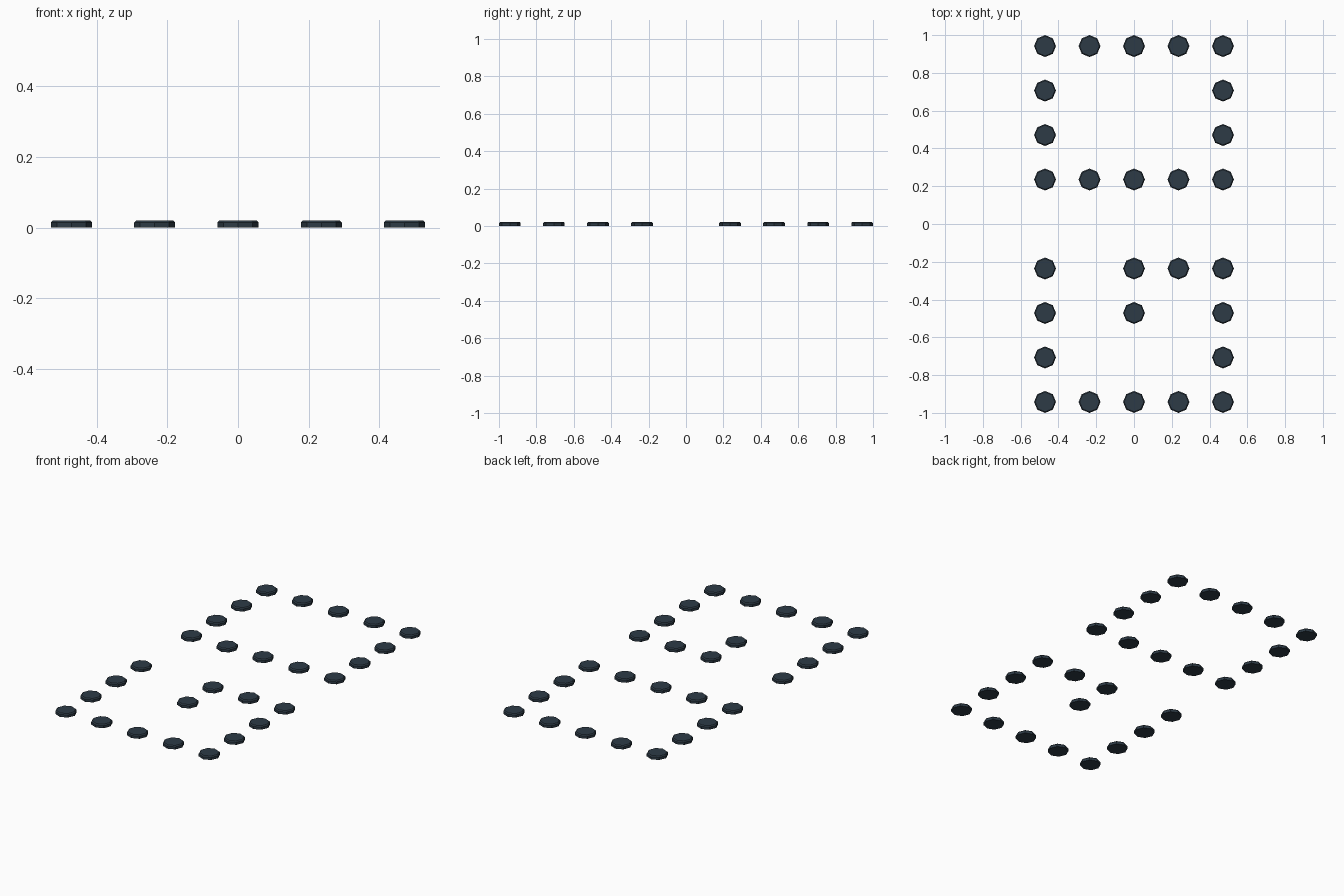
import bpy, bmesh, math

if "Cube" in bpy.data.objects:
    bpy.data.objects.remove(bpy.data.objects["Cube"])

# One flat colour for all studs
mat = bpy.data.materials.new("dark slate")
mat.diffuse_color = (0.026, 0.043, 0.061, 1)
mat.use_nodes = True
mat.node_tree.nodes["Principled BSDF"].inputs["Base Color"].default_value = mat.diffuse_color

STEP, R, H, CHAMFER = 0.2355, 0.058, 0.021, 0.006

# Eight-sided stud with a chamfered top rim
mesh = bpy.data.meshes.new("stud")
bm = bmesh.new()
rings = []
for r, z in ((R, 0), (R, H - CHAMFER), (R - CHAMFER, H)):
    rings.append([bm.verts.new((r * math.cos(i * math.pi / 4),
                                r * math.sin(i * math.pi / 4), z)) for i in range(8)])
for low, high in zip(rings, rings[1:]):
    for i in range(8):
        j = (i + 1) % 8
        bm.faces.new((low[i], low[j], high[j], high[i]))
bm.faces.new(rings[0][::-1])
bm.faces.new(rings[-1])
bm.to_mesh(mesh)
bm.free()
mesh.materials.append(mat)

# Layout: grid row -> occupied columns
full, sides = (-2, -1, 0, 1, 2), (-2, 2)
layout = {4: full, 3: sides, 2: sides, 1: full,
          -1: (-2, 0, 1, 2), -2: (-2, 0, 2), -3: sides, -4: full}
for row, cols in layout.items():
    for col in cols:
        stud = bpy.data.objects.new("stud", mesh)
        stud.location = (col * STEP, row * STEP, 0)
        bpy.context.collection.objects.link(stud)
